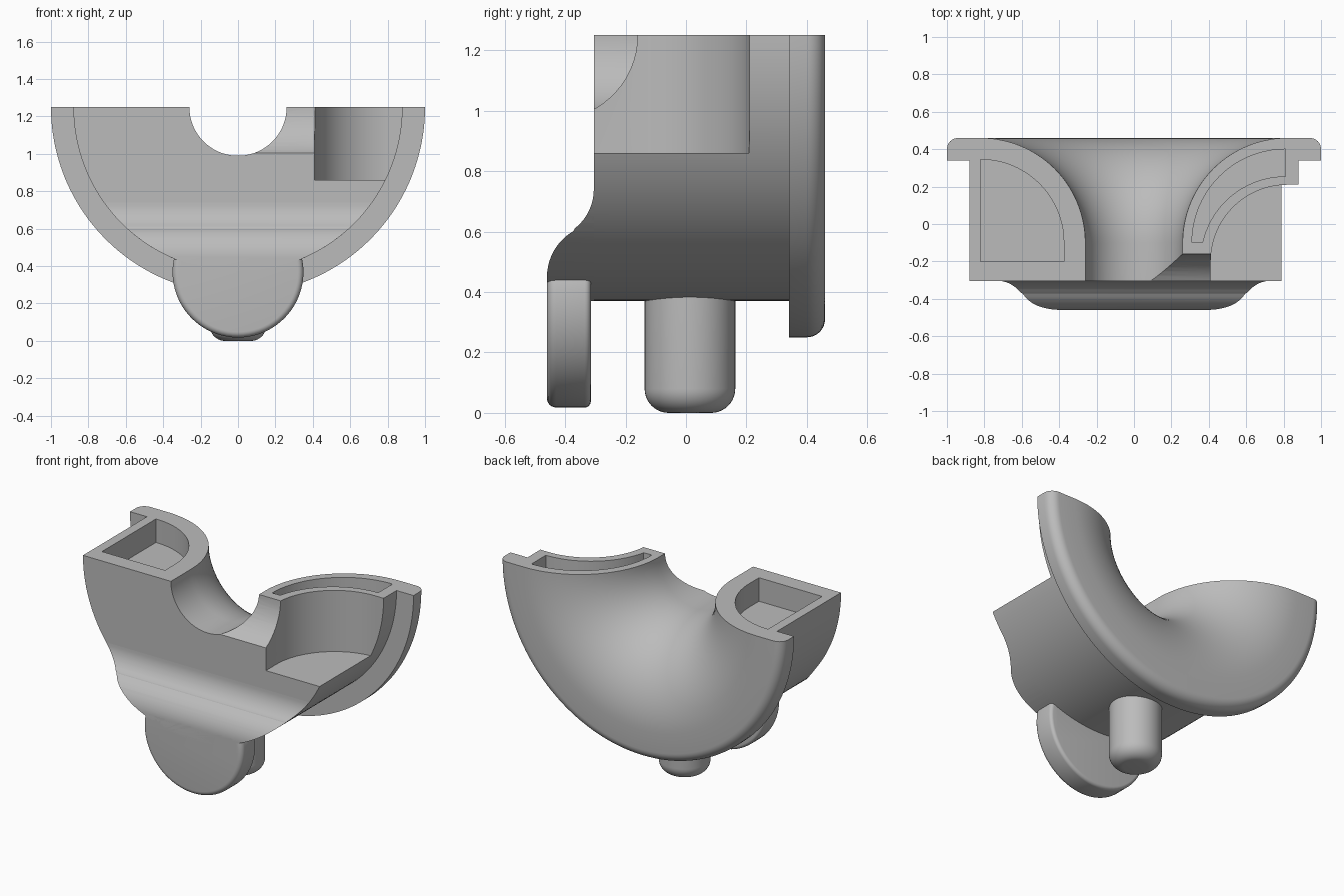
import bpy, bmesh
from math import sin, cos, pi, radians

cube = bpy.data.objects.get("Cube")
if cube:
    bpy.data.objects.remove(cube, do_unlink=True)

grey = bpy.data.materials.new("plain grey")
grey.use_nodes = True
grey.diffuse_color = (0.5, 0.5, 0.5, 1)
grey.node_tree.nodes["Principled BSDF"].inputs["Base Color"].default_value = (0.5, 0.5, 0.5, 1)

TOP = 1.25      # height of the flat cut, which is also the axis of the half funnel
FRONT = -0.305
BACK = 0.46


def arc(cx, cy, r, a, b, n=20):
    """Points on an arc, angles in degrees."""
    angles = [radians(a + (b - a) * i / n) for i in range(n + 1)]
    return [(cx + r * cos(t), cy + r * sin(t)) for t in angles]


def loft(name, rings):
    """Closed solid through a series of equal rings."""
    bm = bmesh.new()
    loops = [[bm.verts.new(p) for p in ring] for ring in rings]
    n = len(loops[0])
    for a, b in zip(loops, loops[1:]):
        for i in range(n):
            j = (i + 1) % n
            bm.faces.new((a[i], a[j], b[j], b[i]))
    bm.faces.new(loops[0])
    bm.faces.new(loops[-1])
    bmesh.ops.recalc_face_normals(bm, faces=bm.faces)
    mesh = bpy.data.meshes.new(name)
    bm.to_mesh(mesh)
    bm.free()
    mesh.materials.append(grey)
    obj = bpy.data.objects.new(name, mesh)
    bpy.context.collection.objects.link(obj)
    return obj


def prism_z(name, pts, low, high):
    return loft(name, [[(x, y, z) for x, y in pts] for z in (low, high)])


def prism_x(name, pts, left, right):
    return loft(name, [[(x, y, z) for y, z in pts] for x in (left, right)])


def boolean(target, cutter, operation):
    """Apply a boolean and discard the helper."""
    mod = target.modifiers.new("cut", "BOOLEAN")
    mod.object, mod.operation, mod.solver = cutter, operation, "EXACT"
    bpy.context.view_layer.objects.active = target
    bpy.ops.object.modifier_apply(modifier=mod.name)
    bpy.data.objects.remove(cutter, do_unlink=True)


# Half funnel: radius and depth profile swept half a turn below the cut
profile = ([(0.26, FRONT)] + arc(0.82, -0.1, 0.56, 180, 90, 28)
           + arc(0.94, BACK - 0.06, 0.06, 90, 0, 8)
           + [(1, 0.34), (0.88, 0.34), (0.88, FRONT)])
STEPS = 96
body = loft("funnel_body", [
    [(r * cos(pi * i / STEPS), y, TOP - r * sin(pi * i / STEPS)) for r, y in profile]
    for i in range(STEPS + 1)])

# Recess behind the front on the left side, leaving a curved shell
recess = prism_z("recess_cutter",
                 [(0.41, -0.5)] + arc(0.82, -0.2, 0.41, 180, 90)
                 + [(1.1, 0.21), (1.1, -0.5)], 0.86, 1.4)
boolean(body, recess, "DIFFERENCE")

# Scooped front of the narrow end of the shell
scoop = prism_x("scoop_cutter", arc(-0.44, TOP, 0.28, 0, 354, 59), 0, 0.5)
boolean(body, scoop, "DIFFERENCE")

# Pocket in the right end and groove in the left end
pocket = prism_z("pocket_cutter",
                 [(-0.82, -0.2), (-0.375, -0.2)] + arc(-0.82, -0.1, 0.445, 0, 90),
                 TOP - 0.15, 1.4)
boolean(body, pocket, "DIFFERENCE")
groove = prism_z("groove_cutter",
                 arc(0.81, -0.1, 0.5, 180, 90) + arc(0.81, -0.2, 0.455, 90, 167),
                 TOP - 0.1, 1.4)
boolean(body, groove, "DIFFERENCE")

# Swelling across the lower front, trimmed to the round body
swell = prism_x("front_swelling",
                [(-0.2, 0.74)] + arc(-0.47, 0.74, 0.165, 0, -52, 10)
                + arc(-0.285, 0.45, 0.175, 120, 180, 10) + [(-0.46, 0.36), (-0.2, 0.36)],
                -0.9, 0.9)
ring = arc(0, TOP, 0.88, 0, 357.5, 143)
trim = loft("trim_cutter", [[(x, y, z) for x, z in ring] for y in (-0.6, 0)])
boolean(swell, trim, "INTERSECT")

# Hanging round tab with softened rims, flat where it meets the swelling
rim = arc(0.32, -0.43, 0.03, -90, 0, 6) + arc(0.33, -0.335, 0.02, 0, 90, 6)
tab = loft("round_tab", [
    [(x, y, min(z, 0.45)) for x, z in arc(0, 0.368, r, 0, 355, 71)] for r, y in rim])

# Round peg with a rounded lower end
side = arc(0.07, 0.08, 0.08, -90, 0, 10) + [(0.15, 0.45)]
peg = loft("peg", [
    [(x, y, z) for x, y in arc(0, 0.013, r, 0, 352.5, 47)] for r, z in side])

# Smooth shading with crisp edges
for obj in (body, swell, tab, peg):
    bpy.ops.object.select_all(action="DESELECT")
    obj.select_set(True)
    bpy.context.view_layer.objects.active = obj
    bpy.ops.object.shade_smooth_by_angle(angle=radians(30))
